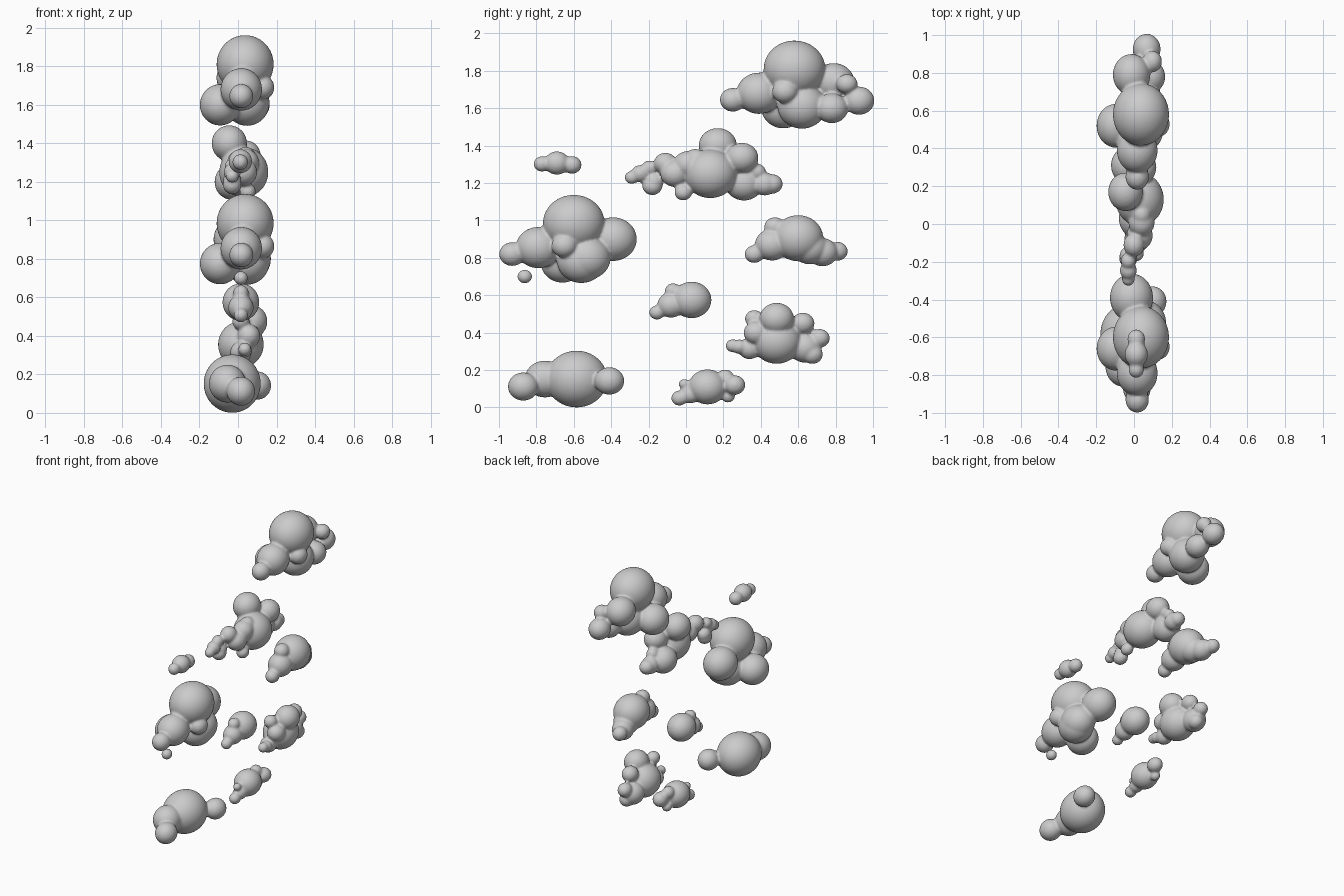
import bpy
import bmesh
from mathutils import Matrix, Vector

default_cube = bpy.data.objects.get("Cube")
if default_cube:
    bpy.data.objects.remove(default_cube, do_unlink=True)

# One plain material for every cloud
cloud_grey = bpy.data.materials.new("cloud_grey")
cloud_grey.use_nodes = True
cloud_grey.diffuse_color = (0.6, 0.6, 0.6, 1)
cloud_grey.node_tree.nodes["Principled BSDF"].inputs["Base Color"].default_value = (0.6, 0.6, 0.6, 1)

# Every puff is slightly stretched along the cloud
PUFF_STRETCH = Vector((0.9, 1.0, 0.92))


def make_cloud(name, centre, puffs, scale=1.0):
    """Merge puffs (x, y, z offset from the centre, radius) into one soft cloud."""
    mesh = bpy.data.meshes.new(name)
    bm = bmesh.new()
    for x, y, z, radius in puffs:
        place = Matrix.Translation(Vector((x, y, z)) * scale)
        stretch = Matrix.Diagonal(PUFF_STRETCH * (radius * scale + 0.002)).to_4x4()
        bmesh.ops.create_icosphere(bm, subdivisions=4, radius=1, matrix=place @ stretch)
    bm.to_mesh(mesh)
    bm.free()
    mesh.materials.append(cloud_grey)
    cloud = bpy.data.objects.new(name, mesh)
    cloud.location = centre
    bpy.context.collection.objects.link(cloud)

    # Fuse the puffs into one skin, then soften the creases between them
    fuse = cloud.modifiers.new("fuse", "REMESH")
    fuse.mode = "VOXEL"
    fuse.voxel_size = 0.008
    fuse.use_smooth_shade = True
    soften = cloud.modifiers.new("soften", "SMOOTH")
    soften.factor = 0.5
    soften.iterations = 6
    return cloud


# Puffs shared by the two largest clouds
large_puffs = [
    (0, 0, 0, .163),             # crown
    (-.02, -.33, -.165, .067),   # front tip
    (-.02, -.19, -.13, .118),    # front shoulder
    (.09, -.05, -.12, .067),     # left bump
    (-.13, -.06, -.21, .115),    # right belly
    (.01, .04, -.2, .128),       # lower belly
]
top_rear_puffs = [
    (-.05, .21, -.07, .108),
    (.06, .28, -.08, .055),
    (.03, .345, -.17, .08),
    (.05, .2, -.21, .085),
]
lower_rear_puffs = [
    (-.05, .21, -.085, .125),
    (.02, .07, -.185, .125),
]
make_cloud("top_large_cloud", (.037, .58, 1.81), large_puffs + top_rear_puffs)
make_cloud("lower_large_cloud", (.037, -.6, .985), large_puffs + lower_rear_puffs)
make_cloud("droplet_cloud", (.015, -.862, .7), [(0, 0, 0, .038)])

# Long ragged cloud in the middle
make_cloud("long_cloud", (.03, .13, 1.25), [
    (0, 0, 0, .14),
    (-.075, .04, .15, .1),
    (.01, .17, .085, .085),
    (-.06, .18, -.05, .1),
    (-.03, .29, -.055, .065),
    (-.03, .33, -.055, .055),
    (-.02, .25, .01, .045),
    (.01, -.12, .05, .075),
    (.01, -.08, .08, .055),
    (0, -.19, 0, .075),
    (.02, -.145, -.1, .045),
    (-.03, -.24, .055, .06),
    (-.06, -.3, -.04, .05),
    (-.06, -.31, -.065, .052),
    (-.06, -.325, .03, .042),
    (-.06, -.375, 0, .048),
    (-.06, -.42, -.02, .036),
])

# Two clouds of the same shape at different sizes
tailed_puffs = [
    (0, 0, 0, .132),
    (0, -.125, .06, .055),
    (0, -.14, -.035, .09),
    (0, -.235, -.085, .05),
]
rear_tail_puffs = [
    (-.02, .13, -.075, .08),
    (-.05, .21, -.07, .053),
    (0, .06, -.05, .095),
]
make_cloud("rear_tailed_cloud", (.03, .6, .905), tailed_puffs + rear_tail_puffs)
make_cloud("small_tailed_cloud", (.015, .03, .575), tailed_puffs, scale=.79)

# Bumpy cloud low at the rear
make_cloud("bumpy_cloud", (.015, .485, .355), [
    (0, 0, 0, .13),
    (.055, 0, .12, .09),
    (.01, .14, .095, .06),
    (-.01, .23, .015, .052),
    (-.02, .15, -.035, .085),
    (0, .19, -.07, .055),
    (0, -.12, .12, .048),
    (.04, -.11, .045, .065),
    (0, -.145, -.04, .06),
    (.02, -.2, -.03, .04),
    (.02, -.235, -.025, .036),
])

# Small clouds
make_cloud("bottom_small_cloud", (0, .115, .11), [
    (0, 0, 0, .1),
    (.03, .145, .01, .055),
    (0, .095, .05, .045),
    (0, .11, -.05, .035),
    (0, -.09, -.04, .05),
    (0, -.15, -.06, .042),
    (0, -.125, .015, .028),
])
make_cloud("tiny_cloud", (.012, -.69, 1.307), [
    (0, 0, 0, .066),
    (0, -.08, -.005, .043),
    (0, .08, -.01, .05),
])

# Wide cloud at the bottom
make_cloud("bottom_wide_cloud", (-.03, -.585, .152), [
    (0, 0, 0, .163),
    (-.025, -.17, 0, .105),
    (.045, -.285, -.04, .08),
    (.13, .175, -.01, .078),
])
